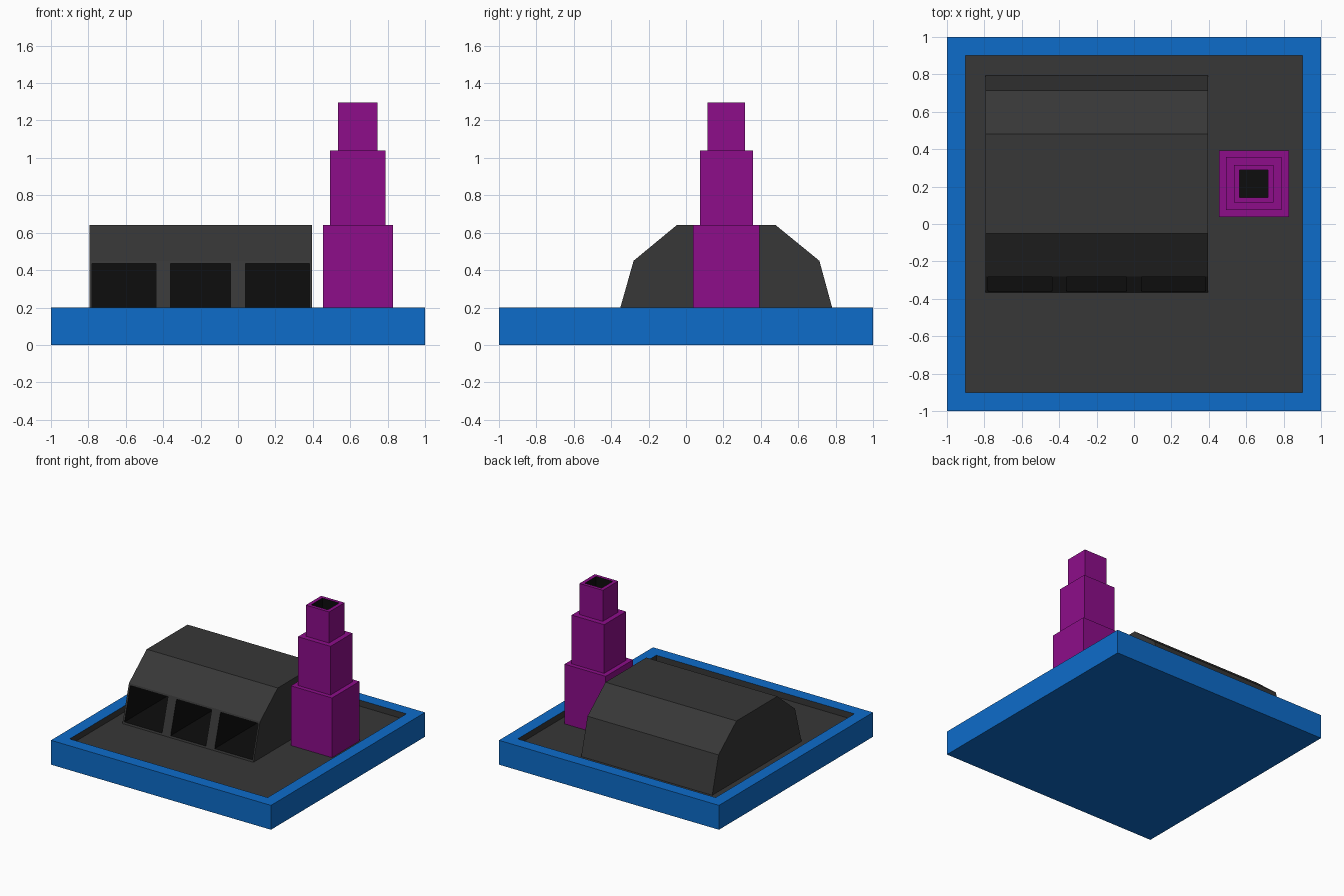
import bpy, bmesh

if "Cube" in bpy.data.objects:
    bpy.data.objects.remove(bpy.data.objects["Cube"])


def material(name, rgb):
    m = bpy.data.materials.new(name)
    m.diffuse_color = (*rgb, 1)
    m.use_nodes = True
    m.node_tree.nodes["Principled BSDF"].inputs["Base Color"].default_value = m.diffuse_color
    return m


BLUE = material("blue", (0.004, 0.15, 0.59))
PURPLE = material("purple", (0.266, 0.004, 0.254))
GREY = material("dark_grey", (0.038, 0.038, 0.038))
BLACK = material("black", (0.004, 0.004, 0.004))


def loft(name, rings, mats, dark_from=None):
    """Skin equal-length point rings, cap both ends; bands from dark_from on use mats[1]."""
    bm = bmesh.new()
    loops = [[bm.verts.new(p) for p in ring] for ring in rings]
    n = len(loops[0])
    bm.faces.new(loops[0][::-1])
    for k, (a, b) in enumerate(zip(loops, loops[1:])):
        for i in range(n):
            j = (i + 1) % n
            f = bm.faces.new((a[i], a[j], b[j], b[i]))
            f.material_index = int(dark_from is not None and k >= dark_from)
    cap = bm.faces.new(loops[-1])
    cap.material_index = int(dark_from is not None)
    bmesh.ops.recalc_face_normals(bm, faces=bm.faces)
    me = bpy.data.meshes.new(name)
    bm.to_mesh(me)
    bm.free()
    for m in mats:
        me.materials.append(m)
    ob = bpy.data.objects.new(name, me)
    bpy.context.collection.objects.link(ob)
    return ob


def rect(cx, cy, hx, hy, z):
    return [(cx + sx * hx, cy + sy * hy, z)
            for sx, sy in ((-1, -1), (1, -1), (1, 1), (-1, 1))]


FLOOR = 0.15

# Tray base with a blue rim and sunken dark floor
loft("base_tray",
     [rect(0, 0, h, h, z) for h, z in ((1, 0), (1, 0.2), (0.9, 0.2), (0.9, FLOOR))],
     [BLUE, GREY], dark_from=2)

# Stepped chimney tower with a dark shaft in the top
steps = ((0.187, 0.178, FLOOR), (0.187, 0.178, 0.64),
         (0.148, 0.142, 0.64), (0.148, 0.142, 1.04),
         (0.106, 0.1, 1.04), (0.106, 0.1, 1.295),
         (0.076, 0.073, 1.295), (0.076, 0.073, 0.95))
loft("chimney", [rect(0.641, 0.216, *s) for s in steps], [PURPLE, BLACK], dark_from=6)

# Hall: faceted profile extruded along x
profile = ((-0.365, FLOOR), (-0.28, 0.45), (-0.05, 0.64),
           (0.48, 0.64), (0.713, 0.45), (0.795, FLOOR))
hall = loft("hall", [[(x, y, z) for y, z in profile] for x in (-0.795, 0.396)],
            [GREY, BLACK])

# Three deep garage bays cut into the front
for x0, x1 in ((-0.78, -0.438), (-0.36, -0.04), (0.04, 0.383)):
    c, h = (x0 + x1) / 2, (x1 - x0) / 2
    cutter = loft("bay_cutter", [rect(c, 0, h, 0.45, z) for z in (0.165, 0.435)], [BLACK])
    cutter.hide_render = True
    mod = hall.modifiers.new("bay", "BOOLEAN")
    mod.operation = "DIFFERENCE"
    mod.solver = "EXACT"
    mod.material_mode = "TRANSFER"
    mod.object = cutter
    bpy.context.view_layer.objects.active = hall
    bpy.ops.object.modifier_apply(modifier=mod.name)
    bpy.data.objects.remove(cutter)
